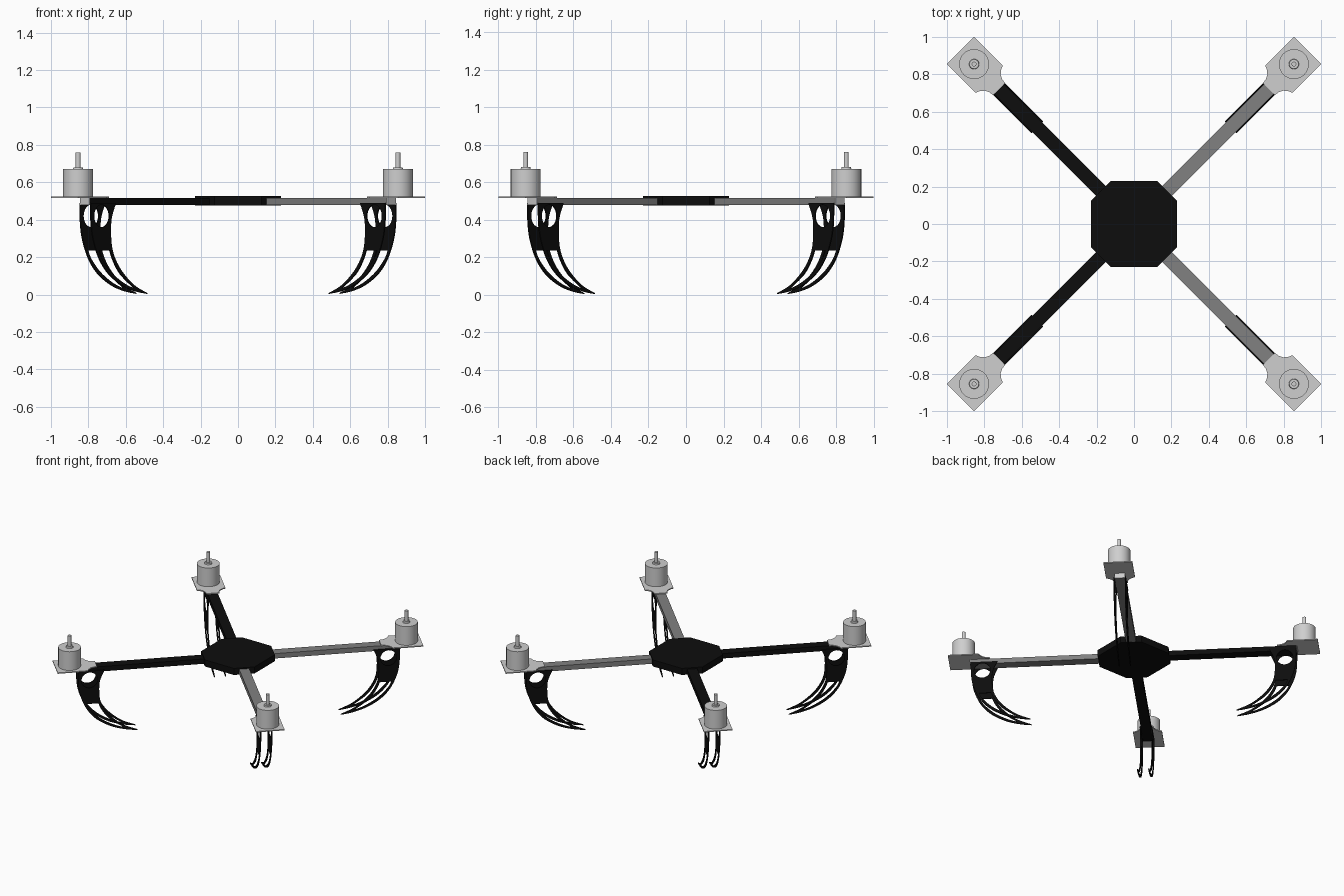
import bpy, bmesh, math
from mathutils import Matrix

if "Cube" in bpy.data.objects:
    bpy.data.objects.remove(bpy.data.objects["Cube"])


def material(name, rgb):
    m = bpy.data.materials.new(name)
    m.use_nodes = True
    m.diffuse_color = (*rgb, 1)
    m.node_tree.nodes["Principled BSDF"].inputs["Base Color"].default_value = (*rgb, 1)
    return m


BLACK = material("carbon black", (0.004, 0.004, 0.004))
GRAY = material("arm gray", (0.22, 0.22, 0.22))
SILVER = material("motor silver", (0.62, 0.62, 0.62))


def finish(name, bm, mat, matrix=Matrix()):
    bmesh.ops.recalc_face_normals(bm, faces=bm.faces)
    mesh = bpy.data.meshes.new(name)
    bm.to_mesh(mesh)
    bm.free()
    mesh.materials.append(mat)
    ob = bpy.data.objects.new(name, mesh)
    bpy.context.collection.objects.link(ob)
    ob.matrix_world = matrix
    return ob


def prism(name, outline, z0, z1, mat, matrix=Matrix()):
    bm = bmesh.new()
    face = bm.faces.new([bm.verts.new((x, y, z0)) for x, y in outline])
    ext = bmesh.ops.extrude_face_region(bm, geom=[face])
    top = [v for v in ext["geom"] if isinstance(v, bmesh.types.BMVert)]
    bmesh.ops.translate(bm, verts=top, vec=(0, 0, z1 - z0))
    return finish(name, bm, mat, matrix)


def box(name, u0, u1, half, z0, z1, mat, matrix):
    return prism(name, [(u0, -half), (u1, -half), (u1, half), (u0, half)], z0, z1, mat, matrix)


def lathe(name, profile, mat, matrix, steps=32):
    # Spin a radius/height profile about the local vertical axis
    bm = bmesh.new()
    verts = [bm.verts.new((r, 0, z)) for r, z in profile]
    edges = [bm.edges.new(p) for p in zip(verts, verts[1:])]
    bmesh.ops.spin(bm, geom=verts + edges, cent=(0, 0, 0), axis=(0, 0, 1),
                   angle=2 * math.pi, steps=steps)
    bmesh.ops.remove_doubles(bm, verts=bm.verts, dist=0.0001)
    ob = finish(name, bm, mat, matrix)
    bpy.ops.object.select_all(action="DESELECT")
    ob.select_set(True)
    bpy.context.view_layer.objects.active = ob
    bpy.ops.object.shade_smooth_by_angle(angle=math.radians(40))
    return ob


def smooth_path(points, n=5):
    # Catmull-Rom sampling through a few points
    p = [points[0]] + points + [points[-1]]
    out = []
    for a, b, c, d in zip(p, p[1:], p[2:], p[3:]):
        for i in range(n):
            t = i / n
            out.append(tuple(0.5 * (2 * y + (z - x) * t + (2 * x - 5 * y + 4 * z - w) * t * t
                                    + (3 * y - x - 3 * z + w) * t ** 3)
                             for x, y, z, w in zip(a, b, c, d)))
    return out + [points[-1]]


# Landing leg: plate with a round hole and a long crescent opening
outer = [(1.155, 0.49), (1.152, 0.38), (1.135, 0.29), (1.09, 0.19), (1.02, 0.11),
         (0.92, 0.05), (0.82, 0.018), (0.73, 0.004)]
inner = [(0.73, 0.008), (0.83, 0.052), (0.92, 0.125), (0.975, 0.2), (1.0, 0.28),
         (1.0, 0.4), (0.965, 0.49)]
gap_out = [(1.095, 0.235), (1.07, 0.188), (1.0, 0.118), (0.91, 0.063), (0.83, 0.033)]
gap_in = [(0.83, 0.036), (0.93, 0.108), (0.985, 0.18), (1.01, 0.235)]
hole = [(1.073 + 0.058 * math.cos(a * math.tau / 28), 0.42 + 0.06 * math.sin(a * math.tau / 28))
        for a in range(28)]


def leg_mesh():
    curve = bpy.data.curves.new("landing_leg", "CURVE")
    curve.dimensions = "2D"
    curve.fill_mode = "BOTH"
    curve.extrude = 0.004
    for loop in (smooth_path(outer) + smooth_path(inner),
                 smooth_path(gap_out) + smooth_path(gap_in), hole):
        spline = curve.splines.new("POLY")
        spline.points.add(len(loop) - 1)
        for point, (u, z) in zip(spline.points, loop):
            point.co = (u, z, 0, 1)
        spline.use_cyclic_u = True
    temp = bpy.data.objects.new("leg_outline", curve)
    bpy.context.collection.objects.link(temp)
    graph = bpy.context.evaluated_depsgraph_get()
    mesh = bpy.data.meshes.new_from_object(temp.evaluated_get(graph))
    bpy.data.objects.remove(temp)
    mesh.materials.clear()
    mesh.materials.append(BLACK)
    return mesh


leg = leg_mesh()

# Motor mount: square pad with a neck that narrows towards the arm
half_mount = [(1.312, 0.1025), (1.095, 0.1025), (1.085, 0.08), (1.068, 0.06), (1.045, 0.048), (1.02, 0.046)]
mount = half_mount + [(u, -v) for u, v in reversed(half_mount)]

# Central hub: stacked octagonal plates
H, C = 0.23, 0.125
octagon = [(H, -C), (H, C), (C, H), (-C, H), (-H, C), (-H, -C), (-C, -H), (C, -H)]
prism("hub", octagon, 0.475, 0.526, BLACK)

# Four arms, each with mount, motor and a pair of legs
for side, sx in (("left", 1), ("right", -1)):
    for end, sy in (("front", -1), ("back", 1)):
        place = Matrix.Rotation(math.atan2(sy, sx), 4, "Z")
        tag = f"{end}_{side}"
        box(f"{tag}_arm", 0.15, 1.155, 0.036, 0.478, 0.516, GRAY if sx > 0 else BLACK, place)
        box(f"{tag}_arm_cap", 1.155, 1.16, 0.036, 0.478, 0.516, SILVER, place)
        prism(f"{tag}_motor_mount", mount, 0.516, 0.524, SILVER, place)
        at_motor = place @ Matrix.Translation((1.209, 0, 0))
        lathe(f"{tag}_motor", [(0, 0.524), (0.08, 0.524), (0.08, 0.67), (0.027, 0.67),
                               (0.025, 0.68), (0.013, 0.68), (0.013, 0.76), (0, 0.76)],
              SILVER, at_motor)
        for v in (-0.04, 0.04):
            ob = bpy.data.objects.new(f"{tag}_landing_leg", leg)
            bpy.context.collection.objects.link(ob)
            ob.matrix_world = place @ Matrix.Translation((0, v, 0)) @ Matrix.Rotation(math.pi / 2, 4, "X")
